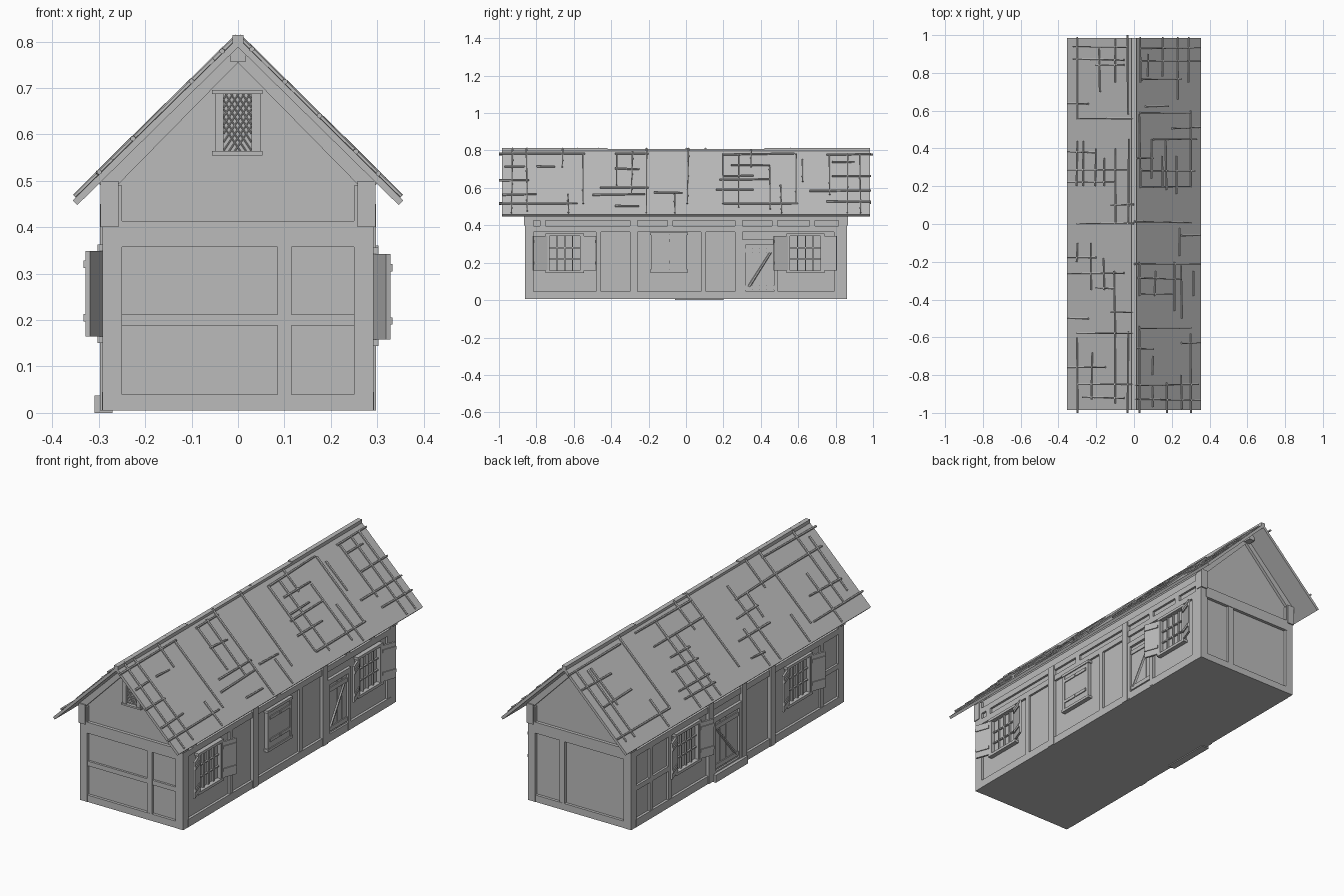
import bpy, bmesh, math, random
from mathutils import Vector, Matrix

random.seed(4)
old = bpy.data.objects.get("Cube")
if old:
    bpy.data.objects.remove(old, do_unlink=True)

grey = bpy.data.materials.new("plain grey")
grey.use_nodes = True
GREY = (0.5, 0.5, 0.5, 1)
grey.diffuse_color = GREY
grey.node_tree.nodes["Principled BSDF"].inputs["Base Color"].default_value = GREY


def finish(name, bm):
    bmesh.ops.recalc_face_normals(bm, faces=bm.faces)
    mesh = bpy.data.meshes.new(name)
    bm.to_mesh(mesh)
    bm.free()
    mesh.materials.append(grey)
    obj = bpy.data.objects.new(name, mesh)
    bpy.context.collection.objects.link(obj)
    return obj


def add_box(bm, x, y, z, turn=None):
    """Box from three (low, high) ranges, optionally turned about its centre."""
    mid = Vector([(a + b) / 2 for a, b in (x, y, z)])
    size = [abs(b - a) for a, b in (x, y, z)]
    m = Matrix.Translation(mid) @ (turn or Matrix()) @ Matrix.Diagonal((*size, 1))
    bmesh.ops.create_cube(bm, size=1, matrix=m)


def boxes(name, items):
    bm = bmesh.new()
    for item in items:
        add_box(bm, *item)
    return finish(name, bm)


def add_prism(bm, profile, y0, y1):
    """Front profile of (x, z) points pushed along y."""
    face = bm.faces.new([bm.verts.new((x, y0, z)) for x, z in profile])
    out = bmesh.ops.extrude_face_region(bm, geom=[face])
    verts = [v for v in out["geom"] if isinstance(v, bmesh.types.BMVert)]
    bmesh.ops.translate(bm, verts=verts, vec=(0, y1 - y0, 0))


def add_rod(bm, a, b, radius=0.006):
    a, b = Vector(a), Vector(b)
    turn = (b - a).to_track_quat("Z", "Y").to_matrix().to_4x4()
    bmesh.ops.create_cone(bm, cap_ends=True, segments=6, radius1=radius, radius2=radius * 0.8,
                          depth=(b - a).length, matrix=Matrix.Translation((a + b) / 2) @ turn)


# Plastered body with both gables
bm = bmesh.new()
add_prism(bm, [(-0.28, 0.005), (0.28, 0.005), (0.28, 0.5), (0, 0.78), (-0.28, 0.5)], -0.845, 0.845)
finish("plaster_walls", bm)

# Roof slopes, gable rafters and ridge
for s, side in ((1, "left"), (-1, "right")):
    bm = bmesh.new()
    add_prism(bm, [(0, 0.808), (s * 0.356, 0.458), (s * 0.346, 0.448), (0, 0.788)], -0.985, 0.985)
    finish(side + "_roof_slope", bm)
    bm = bmesh.new()
    for y in (-0.86, 0.835):
        add_prism(bm, [(0, 0.795), (s * 0.3, 0.495), (s * 0.28, 0.47), (0, 0.755)], y, y + 0.025)
    finish(side + "_gable_rafters", bm)
boxes("ridge_beam", [((-0.017, 0.017), (-0.9, 0.9), (0.757, 0.79))])
boxes("ridge_caps", [((-0.012, 0.012), (a, b), (0.79, top)) for a, b, top in
                     ((-0.985, -0.42, 0.814), (-0.42, 0.42, 0.809), (0.42, 0.985, 0.814))])

# Thatching sticks: along = (y start, y end, distance from ridge), slope = (y, near, far)
left_along = [
    (-1, -.54, .03), (-.97, -.86, .1), (-.8, -.7, .1), (-1, -.84, .17), (-.98, -.8, .25),
    (-1, -.58, .3), (-.38, -.2, .03), (-.38, -.25, .11), (-.46, -.2, .21), (-.5, -.22, .25),
    (-.17, -.02, .24), (-.38, -.25, .31), (.2, .58, .03), (.24, .45, .09), (.2, .36, .15),
    (.18, .45, .17), (.16, .36, .22), (.2, .6, .3), (.75, .99, .03), (.78, .9, .07),
    (.78, .99, .15), (.66, .99, .23), (.75, .99, .29)]
left_slope = [
    (-.93, 0, .35), (-.85, 0, .34), (-.55, .03, .3), (-.37, .03, .2), (-.29, .02, .25),
    (-.21, 0, .35), (-.66, 0, .1), (-.63, .25, .35), (-.06, .25, .35), (.01, 0, .3),
    (.2, .03, .3), (.28, .03, .32), (.35, .01, .1), (.45, .1, .33), (.51, .2, .35),
    (.585, .03, .3), (.62, .06, .18), (.77, .04, .25), (.86, .03, .35), (.93, .03, .35)]
right_along = [
    (.58, 1, .03), (.56, .99, .3), (.75, .98, .1), (.7, .93, .18), (0, .45, .03),
    (0, .4, .1), (.2, .44, .3), (.2, .44, .27), (.2, .4, .2), (.2, .35, .16),
    (-.35, -.1, .23), (-.2, -.1, .3), (-.35, -.18, .16), (-.6, -.25, .1), (-1, -.6, .3),
    (-1, -.57, .03), (-.93, -.68, .22), (-.95, -.58, .1)]
right_slope = [
    (.94, .03, .32), (.87, .05, .32), (.84, .05, .2), (.64, .24, .35), (.56, 0, .3),
    (.38, .2, .35), (.29, .03, .35), (.22, .1, .35), (.1, 0, .12), (0, 0, .3),
    (-.18, .2, .35), (-.26, .05, .35), (-.34, .1, .2), (-.47, 0, .12), (-.5, .24, .35),
    (-.58, 0, .3), (-.76, .15, .35), (-.85, 0, .3), (-.92, .05, .27)]


def on_roof(s, d, y):
    return (s * (d + 0.002), y, 0.811 - d * 0.983)


for s, side, along, slope in ((1, "left", left_along, left_slope), (-1, "right", right_along, right_slope)):
    bm = bmesh.new()
    wob = lambda: random.uniform(-0.004, 0.004)
    for a, b, d in along:
        add_rod(bm, on_roof(s, d + wob(), a), on_roof(s, d + wob(), b))
    for y, a, b in slope:
        add_rod(bm, on_roof(s, a, y + wob()), on_roof(s, b, y + wob()))
    finish(side + "_roof_sticks", bm)

# Corner posts and sills
boxes("corner_posts", [((s * 0.25, s * 0.292), (t * 0.815, t * 0.86), (0.005, 0.49))
                       for s in (1, -1) for t in (1, -1)])
boxes("corner_brackets", [((s * 0.258, s * 0.296), (t * 0.83, t * 0.866), (0.4, 0.5))
                          for s in (1, -1) for t in (1, -1)])
boxes("end_sills", [((-0.25, 0.25), (t * 0.83, t * 0.859), (0.005, 0.04)) for t in (1, -1)])
boxes("end_tie_beams", [((-0.26, 0.26), (t * 0.83, t * 0.861), (0.357, 0.413)) for t in (1, -1)])
boxes("end_studs", [((0.085, 0.115), (t * 0.83, t * 0.858), (0.04, 0.36)) for t in (1, -1)])
boxes("front_mid_rail", [((-0.25, 0.25), (-0.856, -0.83), (0.188, 0.212))])
boxes("side_sills", [((s * 0.27, s * 0.293), (-0.82, 0.82), (0.005, 0.045)) for s in (1, -1)])
boxes("side_wall_plates", [((s * 0.27, s * 0.291), (-0.82, 0.82), (z, z + 0.03))
                           for s in (1, -1) for z in (0.365, 0.425)])


def wall_boxes(name, s, items, out=0.291):
    """Timbers on a long wall from (y0, y1, z0, z1)."""
    boxes(name, [((s * 0.265, s * out), (a, b), (c, d)) for a, b, c, d in items])


# Studs and rails of the long walls
wall_boxes("left_studs", 1, [(y, y + 0.028, 0.04, 0.37) for y in (-0.482, 0.08, 0.79)])
wall_boxes("left_main_posts", 1, [(y, y + 0.04, 0.005, 0.45) for y in (-0.3, 0.262)], 0.297)
wall_boxes("left_upper_blocks", 1, [(y, y + 0.03, 0.38, 0.45) for y in (-0.78, -0.1, 0.46, 0.66)])
wall_boxes("right_studs", -1, [(y, y + 0.028, 0.04, 0.37) for y in (0.68, 0.53, -0.7)])
wall_boxes("right_main_posts", -1, [(y, y + 0.04, 0.005, 0.45) for y in (0.2, -0.07, -0.3)], 0.297)
wall_boxes("right_mid_rails", -1, [(0.53, 0.82, 0.19, 0.215), (-0.82, -0.7, 0.19, 0.215)])


def long_window(name, s, y, z, is_open):
    """Framed window on a long wall, with a pair of board shutters."""
    w, h = 0.082, 0.092
    wall = lambda a, b: (s * a, s * b)
    boxes(name + "_frame", [(wall(0.27, 0.3), (y + t * w, y + t * (w + 0.014)), (z - h, z + h))
                            for t in (1, -1)] +
          [(wall(0.27, 0.303), (y - w - 0.02, y + w + 0.02), (z + k, z + k + 0.014))
           for k in (h, -h - 0.014)])
    bars = [(wall(0.28, 0.29), (y + k * w - 0.003, y + k * w + 0.003), (z - h, z + h))
            for k in (-0.5, 0, 0.5)]
    bars += [(wall(0.28, 0.289), (y - w, y + w), (z + k - 0.003, z + k + 0.003)) for k in (-0.03, 0.03)]
    boxes(name + "_bars", bars)
    planks = []
    for t in (1, -1):
        turn = Matrix.Rotation(-s * t * math.radians(20), 4, "Z") if is_open else None
        centre = y + t * (w * 1.5 + 0.008 if is_open else w * 0.5)
        x0 = 0.305 if is_open else 0.288
        planks.append((wall(x0, x0 + 0.01), (centre - 0.04, centre + 0.04), (z - h, z + h), turn))
        for k in (-0.06, 0.055):
            planks.append((wall(x0 + 0.007, x0 + 0.015), (centre - 0.038, centre + 0.038),
                           (z + k, z + k + 0.016), turn))
    boxes(name + "_shutters", planks)


long_window("left_front_window", 1, -0.648, 0.25, True)
long_window("left_middle_window", 1, -0.09, 0.255, False)
long_window("left_rear_window", 1, 0.638, 0.25, True)
long_window("right_rear_window", -1, 0.41, 0.257, True)
long_window("right_front_window", -1, -0.49, 0.257, True)


def door(name, s, y0, y1):
    """Boarded door with frame, ledges and a diagonal brace."""
    wall_boxes(name + "_frame", s, [(y0 - 0.022, y0, 0.01, 0.32), (y1, y1 + 0.022, 0.01, 0.32),
                                    (y0 - 0.022, y1 + 0.022, 0.298, 0.325)], 0.295)
    n = 4
    step = (y1 - y0) / n
    wall_boxes(name + "_planks", s, [(y0 + i * step + 0.001, y0 + (i + 1) * step - 0.001, 0.04, 0.296)
                                     for i in range(n)], 0.284)
    wall_boxes(name + "_ledges", s, [(y0, y1, z, z + 0.022) for z in (0.055, 0.255)], 0.289)
    bm = bmesh.new()
    add_rod(bm, (s * 0.284, y0 + 0.015, 0.07), (s * 0.284, y1 - 0.015, 0.26), 0.008)
    finish(name + "_brace", bm)


door("left_door", 1, 0.32, 0.47)
door("right_door", -1, -0.01, 0.18)
boxes("door_step", [((-0.309, -0.27), (-0.06, 0.2), (0, 0.038))])

# Gable window with diagonal lattice
y = -0.845
boxes("gable_window_frame", [((a, b), (y - 0.014, y + 0.01), (0.562, 0.69))
                             for a, b in ((-0.05, -0.031), (0.029, 0.048))] +
      [((-0.056, 0.053), (y - 0.018, y + 0.01), (z, z + 0.009)) for z in (0.555, 0.687)])
bm = bmesh.new()
for s in (1, -1):
    for i in range(-2, 8):
        # each lead runs across the opening and is clipped to its height
        low, rise = 0.565 + i * 0.0185, 0.09
        a = max(0, (0.564 - low) / rise)
        b = min(1, (0.687 - low) / rise)
        if a < b - 0.05:
            ends = [(-0.001 + s * (k - 0.5) * 0.06, y - 0.003, low + k * rise) for k in (a, b)]
            add_rod(bm, *ends, 0.0018)
finish("gable_window_lattice", bm)
